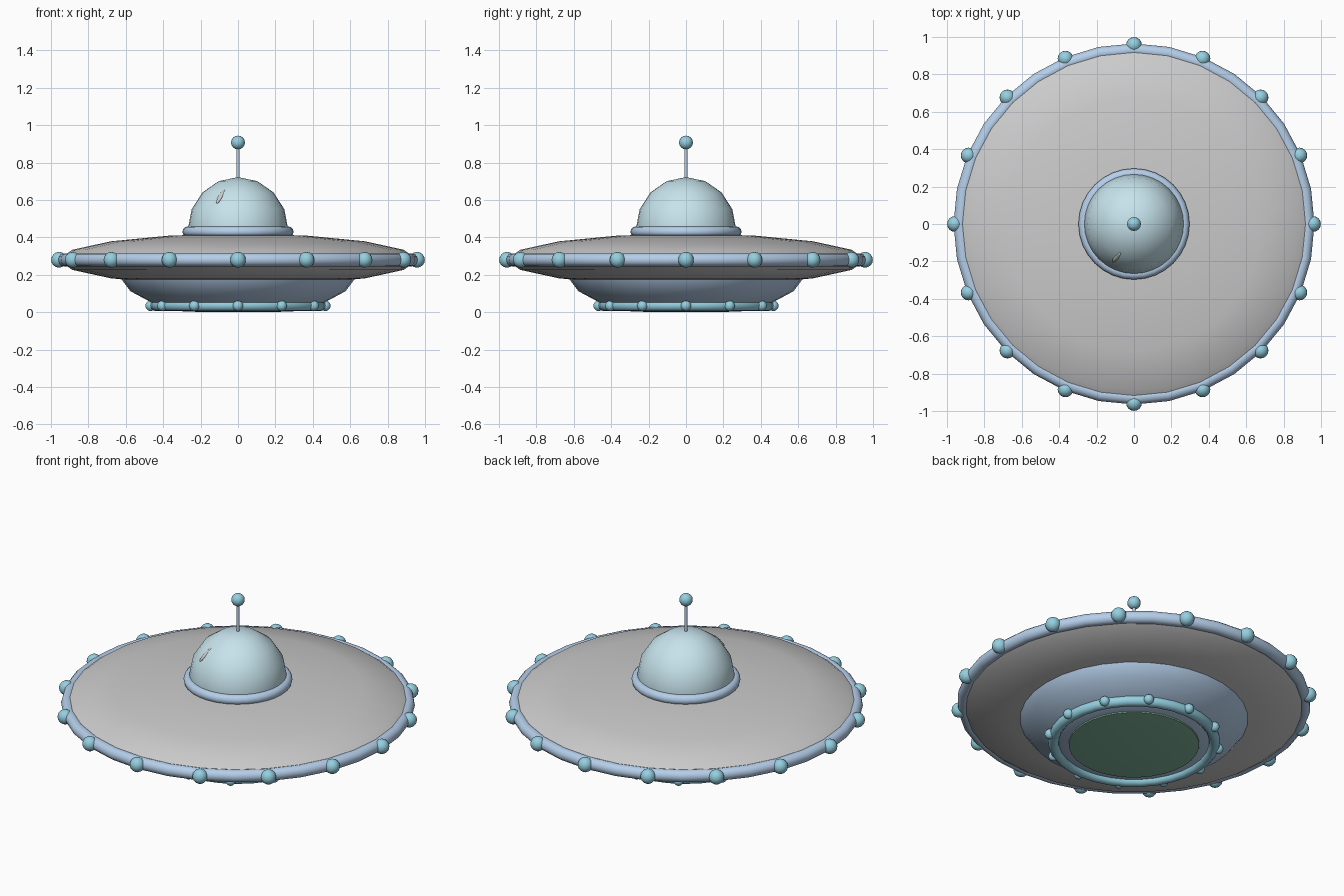
import bpy
from math import cos, sin, pi, radians
from mathutils import Matrix, Vector

if "Cube" in bpy.data.objects:
    bpy.data.objects.remove(bpy.data.objects["Cube"])


def material(name, rgb):
    m = bpy.data.materials.new(name)
    m.diffuse_color = (*rgb, 1)
    m.use_nodes = True
    m.node_tree.nodes["Principled BSDF"].inputs["Base Color"].default_value = m.diffuse_color
    return m


BLUE = material("pale_blue", (0.46, 0.62, 0.82))
GLASS = material("dome_glass", (0.57, 0.77, 0.84))
LAMP = material("lamp_cyan", (0.30, 0.63, 0.75))
GREEN = material("hatch_green", (0.22, 0.46, 0.33))


def finish(name, mat=None):
    ob = bpy.context.object
    ob.name = name
    if mat:
        ob.data.materials.append(mat)
    bpy.ops.object.shade_smooth_by_angle(angle=radians(50))
    return ob


def ball(name, loc, scale, mat=None, segs=16, rings=8):
    bpy.ops.mesh.primitive_uv_sphere_add(segments=segs, ring_count=rings, radius=1, location=loc)
    bpy.context.object.scale = scale
    bpy.ops.object.transform_apply(location=False, rotation=False, scale=True)
    return finish(name, mat)


def ring(name, z, major, minor, mat, segs=32):
    bpy.ops.mesh.primitive_torus_add(location=(0, 0, z), major_radius=major, minor_radius=minor,
                                     major_segments=segs, minor_segments=12)
    return finish(name, mat)


def lathe(name, profile, mat, n=32):
    verts = [(r * cos(2 * pi * i / n), r * sin(2 * pi * i / n), z)
             for r, z in profile for i in range(n)]
    faces = [(j * n + i, (j + 1) * n + i, (j + 1) * n + (i + 1) % n, j * n + (i + 1) % n)
             for j in range(len(profile) - 1) for i in range(n)]
    last = (len(profile) - 1) * n
    faces.append(tuple(last + i for i in reversed(range(n))))
    me = bpy.data.meshes.new(name)
    me.from_pydata(verts, [], faces)
    ob = bpy.data.objects.new(name, me)
    bpy.context.collection.objects.link(ob)
    bpy.ops.object.select_all(action='DESELECT')
    bpy.context.view_layer.objects.active = ob
    ob.select_set(True)
    return finish(name, mat)


def lamps(name, count, radius, z, size):
    for i in range(count):
        a = 2 * pi * i / count
        ball(f"{name}_{i + 1}", (radius * cos(a), radius * sin(a), z), (size,) * 3, LAMP)


# Saucer hull, rim and rim lamps
ball("saucer_hull", (0, 0, 0.28), (0.96, 0.96, 0.14), None, 32, 8)
ring("saucer_rim", 0.28, 0.93, 0.035, BLUE)
lamps("rim_lamp", 16, 0.957, 0.28, 0.042)

# Underbody, lower ring, its lamps and the green hatch
lathe("underbody", [(0.64, 0.215), (0.622, 0.175), (0.575, 0.112), (0.45, 0.045),
                    (0.38, 0.02), (0.3, 0.015)], BLUE)
ring("lower_ring", 0.036, 0.44, 0.03, LAMP)
lamps("lower_lamp", 12, 0.467, 0.034, 0.028)
lathe("hatch", [(0.36, 0.03), (0.355, 0.012), (0.28, 0.003), (0.05, 0.0)], GREEN)

# Dome, collar and glint on the glass
ball("dome", (0, 0, 0.445), (0.268, 0.268, 0.277), GLASS, 32, 8)
ring("dome_collar", 0.43, 0.268, 0.029, BLUE)
glint = ball("dome_glint", (0, 0, 0), (0.012, 0.05, 0.008))
normal = Vector((-0.093, -0.178, 0.172)).normalized()
along = Vector((0.045, 0.054, 0.08))
along = (along - normal * along.dot(normal)).normalized()
side = along.cross(normal)
rot = Matrix((side, along, normal)).transposed().to_4x4()
glint.matrix_world = Matrix.Translation(Vector((0, 0, 0.445)) + normal * 0.266) @ rot

# Antenna
bpy.ops.mesh.primitive_cylinder_add(vertices=12, radius=0.009, depth=0.2, location=(0, 0, 0.8))
finish("antenna_rod", BLUE)
ball("antenna_tip", (0, 0, 0.907), (0.037,) * 3, LAMP)
